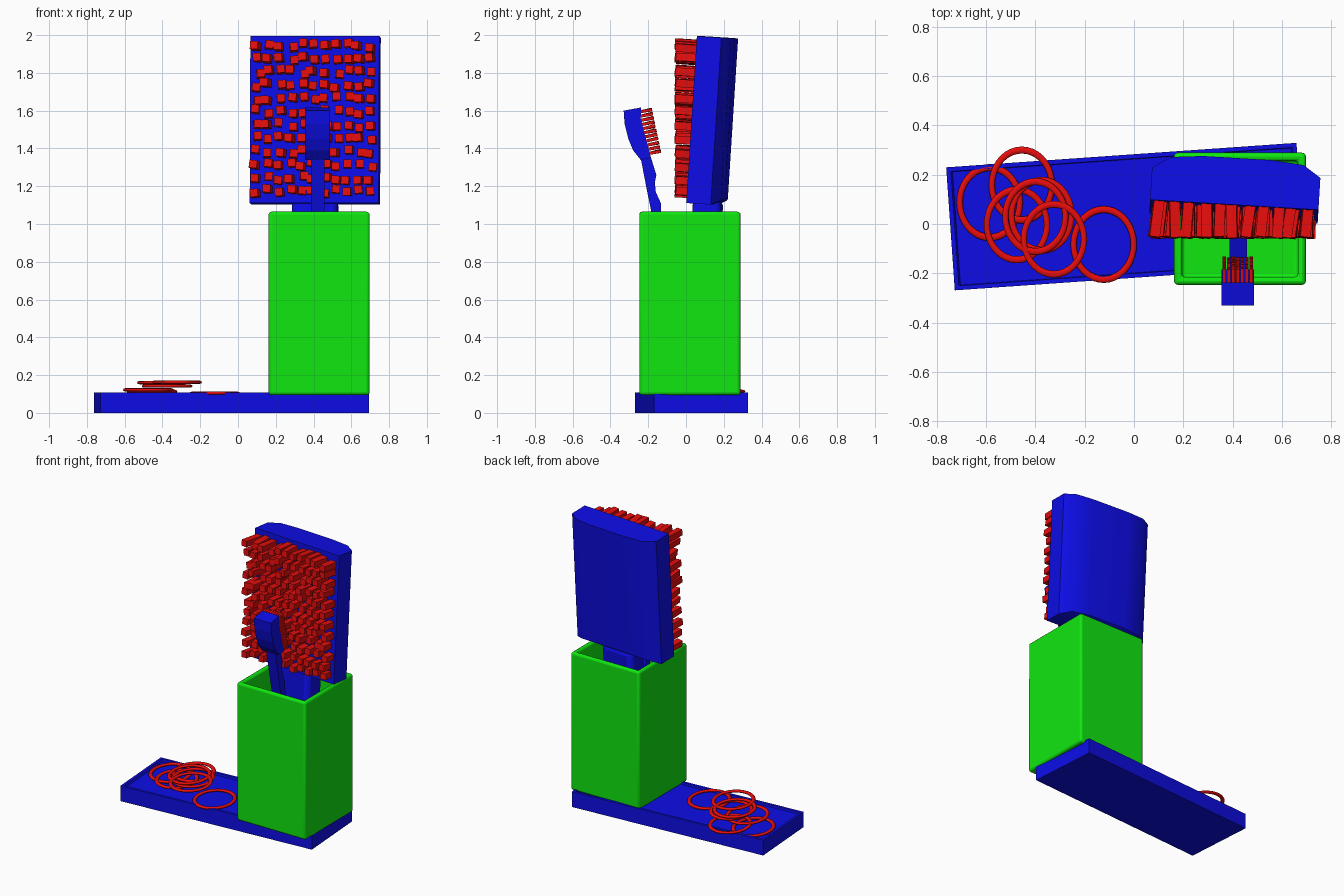
import bpy, bmesh, math, random
from mathutils import Matrix, Vector

random.seed(4)
old = bpy.data.objects.get("Cube")
if old:
    bpy.data.objects.remove(old, do_unlink=True)


def material(name, rgb):
    m = bpy.data.materials.new(name)
    m.use_nodes = True
    m.diffuse_color = (*rgb, 1)
    m.node_tree.nodes["Principled BSDF"].inputs["Base Color"].default_value = (*rgb, 1)
    return m


BLUE = material("blue", (0.004, 0.004, 0.8))
GREEN = material("green", (0.005, 0.8, 0.005))
RED = material("red", (0.8, 0.004, 0.004))


def finish(name, bm, mat, matrix=Matrix()):
    """Turn a bmesh into a named, coloured object."""
    bmesh.ops.recalc_face_normals(bm, faces=bm.faces)
    me = bpy.data.meshes.new(name)
    bm.to_mesh(me)
    bm.free()
    me.materials.append(mat)
    ob = bpy.data.objects.new(name, me)
    ob.matrix_world = matrix
    bpy.context.collection.objects.link(ob)
    return ob


def add_box(bm, lo, hi, matrix=Matrix()):
    lo, hi = Vector(lo), Vector(hi)
    m = matrix @ Matrix.Translation((lo + hi) / 2) @ Matrix.Diagonal((*(hi - lo), 1))
    return bmesh.ops.create_cube(bm, size=1, matrix=m)["verts"]


def smooth(ob, angle=40):
    bpy.ops.object.select_all(action="DESELECT")
    ob.select_set(True)
    bpy.context.view_layer.objects.active = ob
    bpy.ops.object.shade_smooth_by_angle(angle=math.radians(angle))


def hollow(bm, rim, depth, taper=1.0):
    """Inset the top face and push a cavity down from it."""
    top = max(bm.faces, key=lambda f: f.calc_center_median().z)
    bmesh.ops.inset_region(bm, faces=[top], thickness=rim)
    floor = bmesh.ops.extrude_discrete_faces(bm, faces=[top])["faces"][0]
    c = floor.calc_center_median()
    for v in floor.verts:
        v.co.xy = c.xy + (v.co.xy - c.xy) * taper
        v.co.z -= depth


# Tray with a shallow basin
bm = bmesh.new()
add_box(bm, (-0.712, -0.25, 0), (0.712, 0.25, 0.108))
hollow(bm, 0.025, 0.015, 0.99)
finish("tray", bm, BLUE, Matrix.Translation((-0.034, 0.03, 0)) @ Matrix.Rotation(math.radians(4), 4, "Z"))

# Square cup with rounded edges
bm = bmesh.new()
add_box(bm, (0.162, -0.247, 0.094), (0.697, 0.289, 1.065))
hollow(bm, 0.045, 0.9)
cup = finish("cup", bm, GREEN)
bev = cup.modifiers.new("round", "BEVEL")
bev.width, bev.segments = 0.022, 3
smooth(cup)

# Large brush: head, handle and bristles share one tilted frame
FRAME = Matrix.Translation((0.405, 0.05, 1.555)) @ Matrix.Rotation(-0.06, 4, "Z") @ Matrix.Rotation(-0.064, 4, "X")
bm = bmesh.new()
rings = []
for y, hx, bottom in ((0, 0.342, -0.445), (0.13, 0.342, -0.445), (0.178, 0.27, -0.42), (0.19, 0.14, -0.41)):
    corners = ((-hx, bottom), (hx, bottom), (hx, 0.44), (-hx, 0.44))
    rings.append([bm.verts.new((x, y, z)) for x, z in corners])
bm.faces.new(rings[0])
bm.faces.new(rings[-1])
for a, b in zip(rings, rings[1:]):
    for i in range(4):
        j = (i + 1) % 4
        bm.faces.new((a[i], a[j], b[j], b[i]))
smooth(finish("large_brush_head", bm, BLUE, FRAME), 35)

bm = bmesh.new()
add_box(bm, (-0.12, 0.02, -1.36), (0.12, 0.17, -0.42))
handle = finish("large_brush_handle", bm, BLUE, FRAME)
bev = handle.modifiers.new("round", "BEVEL")
bev.width, bev.segments = 0.03, 2
smooth(handle)

bm = bmesh.new()
for row in range(12):
    for col in range(11):
        x = -0.3 + 0.06 * col + random.uniform(-0.012, 0.012)
        z = -0.385 + 0.07 * row + random.uniform(-0.014, 0.014)
        # Tips end on one upright plane
        length = (FRAME @ Vector((x, 0, z))).y + 0.055 + random.uniform(-0.004, 0.004)
        wobble = Matrix.Rotation(random.uniform(-0.12, 0.12), 4, "Y") @ Matrix.Rotation(random.uniform(-0.1, 0.1), 4, "Z")
        add_box(bm, (-0.021, -length, -0.021), (0.021, 0.01, 0.021), Matrix.Translation((x, 0, z)) @ wobble)
finish("large_brush_bristles", bm, RED, FRAME)


# Small brush: side outlines extruded across the width
def side_profile(name, points, x0, x1):
    bm = bmesh.new()
    face = bm.faces.new([bm.verts.new((x0, y, z)) for y, z in points])
    new = bmesh.ops.extrude_face_region(bm, geom=[face])["geom"]
    bmesh.ops.translate(bm, vec=(x1 - x0, 0, 0), verts=[g for g in new if isinstance(g, bmesh.types.BMVert)])
    return finish(name, bm, BLUE)


side_profile("small_brush_head", [(-0.33, 1.6), (-0.325, 1.53), (-0.305, 1.45), (-0.28, 1.39), (-0.24, 1.34),
                                  (-0.185, 1.35), (-0.215, 1.46), (-0.24, 1.56), (-0.237, 1.617)], 0.355, 0.487)
side_profile("small_brush_handle", [(-0.24, 1.35), (-0.215, 1.22), (-0.185, 1.07), (-0.01, 0.2), (0.03, 0.2),
                                    (-0.132, 1.06), (-0.133, 1.11), (-0.16, 1.17), (-0.165, 1.22),
                                    (-0.157, 1.26), (-0.185, 1.35)], 0.387, 0.458)

bm = bmesh.new()
base, tip = Vector((0, -0.19, 1.375)), Vector((0, -0.237, 1.595))
for row in range(11):
    p = base.lerp(tip, row / 10)
    for col in range(7):
        x = 0.366 + 0.0183 * col
        tilt = Matrix.Rotation(0.21 + random.uniform(-0.05, 0.05), 4, "X")
        place = Matrix.Translation((x, p.y, p.z)) @ tilt
        add_box(bm, (-0.007, -0.015, -0.008), (0.007, 0.056 + random.uniform(-0.003, 0.003), 0.008), place)
finish("small_brush_bristles", bm, RED)


# Loose bands lying in the tray
def band(name, x, y, z, rx=0.122, ry=0.142):
    bpy.ops.mesh.primitive_torus_add(major_segments=36, minor_segments=8, major_radius=1, minor_radius=0.1,
                                     location=(x, y, z))
    ob = bpy.context.object
    ob.name = name
    ob.scale = (rx, ry, 0.085)
    ob.data.materials.append(RED)
    smooth(ob, 60)


bands = [(-0.585, 0.087, 0.1), (-0.455, 0.158, 0.114), (-0.475, -0.003, 0.122),
         (-0.375, 0.035, 0.142), (-0.4, 0.03, 0.16), (-0.325, -0.062, 0.162), (-0.123, -0.083, 0.104)]
for n, (x, y, z) in enumerate(bands, 1):
    band(f"band_{n}", x, y, z)
